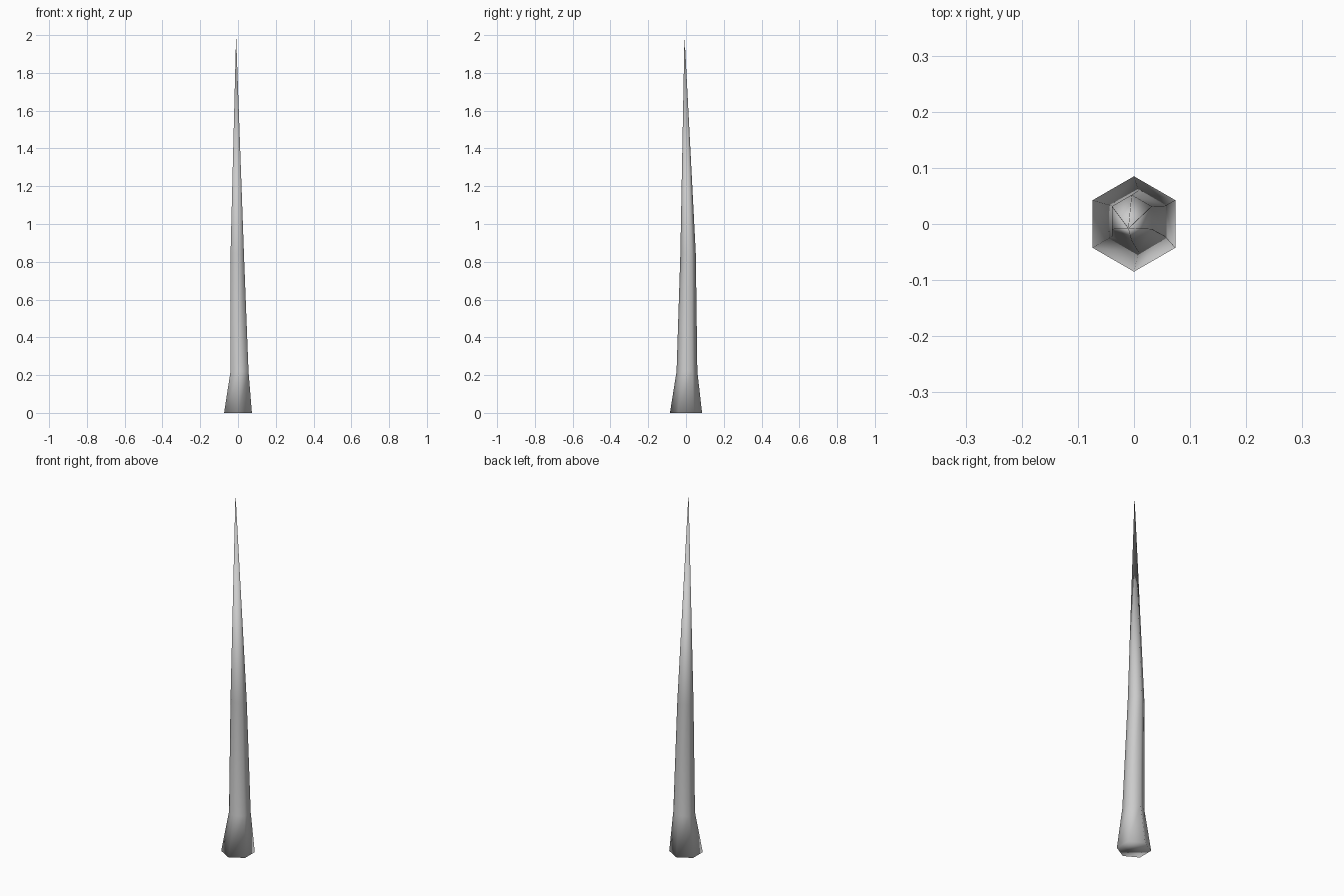
import bpy, bmesh
from math import cos, sin, pi

if "Cube" in bpy.data.objects:
    bpy.data.objects.remove(bpy.data.objects["Cube"])

# Rings up the spike: centre x, centre y, z, radius
RINGS = [(0, 0, 0, 0.085), (0.008, 0.005, 0.22, 0.055), (-0.004, 0.011, 0.84, 0.041)]
TIP = (-0.01, -0.008, 2.0)
SIDES = 6

bm = bmesh.new()
loops = [[bm.verts.new((cx + r * cos(pi / 2 + 2 * pi * i / SIDES),
                        cy + r * sin(pi / 2 + 2 * pi * i / SIDES), z))
          for i in range(SIDES)] for cx, cy, z, r in RINGS]
tip = bm.verts.new(TIP)

# Flared foot and bent shaft
for low, high in zip(loops, loops[1:]):
    for i in range(SIDES):
        j = (i + 1) % SIDES
        bm.faces.new((low[i], low[j], high[j], high[i]))

# Pointed top
for i in range(SIDES):
    bm.faces.new((loops[-1][i], loops[-1][(i + 1) % SIDES], tip))

# Underside
bm.faces.new(loops[0][::-1])

for f in bm.faces:
    f.smooth = True
bmesh.ops.recalc_face_normals(bm, faces=bm.faces)
mesh = bpy.data.meshes.new("tapered_trunk")
bm.to_mesh(mesh)
bm.free()
bpy.context.collection.objects.link(bpy.data.objects.new("tapered_trunk", mesh))
